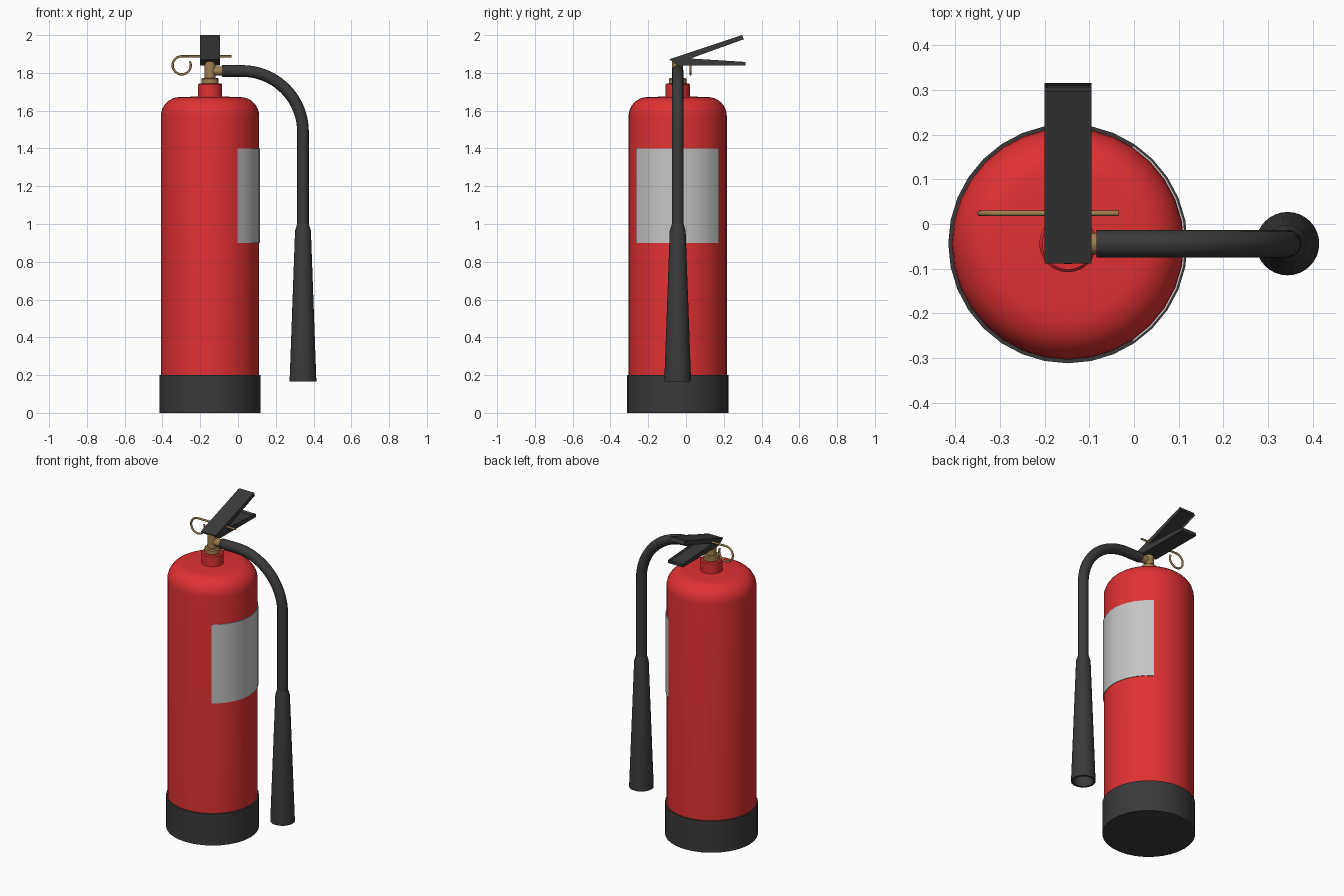
import bpy, bmesh
from math import pi, sin, cos, radians
from mathutils import Vector, Matrix

cube = bpy.data.objects.get("Cube")
if cube:
    bpy.data.objects.remove(cube, do_unlink=True)

CX, CY = -0.148, -0.044   # axis of the tank
HOSE_X = 0.344            # axis of the hanging nozzle


def material(name, rgb):
    m = bpy.data.materials.new(name)
    m.use_nodes = True
    m.diffuse_color = (*rgb, 1)
    m.node_tree.nodes["Principled BSDF"].inputs["Base Color"].default_value = (*rgb, 1)
    return m


RED = material("red paint", (0.75, 0.03, 0.032))
BLACK = material("black rubber", (0.042, 0.042, 0.042))
GREY = material("label grey", (0.56, 0.56, 0.56))
BRASS = material("brass", (0.36, 0.215, 0.075))


def smooth(obj):
    bpy.ops.object.select_all(action='DESELECT')
    obj.select_set(True)
    bpy.context.view_layer.objects.active = obj
    bpy.ops.object.shade_smooth_by_angle(angle=radians(35))


def finish(name, bm, mat):
    bmesh.ops.remove_doubles(bm, verts=bm.verts, dist=1e-5)
    bmesh.ops.recalc_face_normals(bm, faces=bm.faces)
    mesh = bpy.data.meshes.new(name)
    bm.to_mesh(mesh)
    bm.free()
    obj = bpy.data.objects.new(name, mesh)
    bpy.context.collection.objects.link(obj)
    mesh.materials.append(mat)
    smooth(obj)
    return obj


def lathe(name, profile, mat, x=CX, y=CY, steps=32, start=0, sweep=360):
    """Spin (radius, height) points around a vertical axis."""
    bm = bmesh.new()
    a = radians(start)
    verts = [bm.verts.new((r * cos(a), r * sin(a), z)) for r, z in profile]
    edges = [bm.edges.new(pair) for pair in zip(verts, verts[1:])]
    bmesh.ops.spin(bm, geom=verts + edges, cent=(0, 0, 0), axis=(0, 0, 1),
                   angle=radians(sweep), steps=steps)
    bmesh.ops.translate(bm, verts=bm.verts, vec=(x, y, 0))
    return finish(name, bm, mat)


def tube(name, points, radius, mat):
    """Round bar along a path."""
    curve = bpy.data.curves.new(name, 'CURVE')
    curve.dimensions = '3D'
    curve.bevel_depth = radius
    curve.bevel_resolution = 4
    curve.use_fill_caps = True
    spline = curve.splines.new('POLY')
    spline.points.add(len(points) - 1)
    for p, co in zip(spline.points, points):
        p.co = (*co, 1)
    obj = bpy.data.objects.new(name, curve)
    bpy.context.collection.objects.link(obj)
    curve.materials.append(mat)
    bpy.ops.object.select_all(action='DESELECT')
    obj.select_set(True)
    bpy.context.view_layer.objects.active = obj
    bpy.ops.object.convert(target='MESH')
    smooth(bpy.context.view_layer.objects.active)


def lever(name, outline, hollow_side, depth):
    """Side outline (y, z) extruded across x, with one side pressed in."""
    bm = bmesh.new()
    n = len(outline)
    left, right = ([bm.verts.new((CX + s * 0.0525, y, z)) for y, z in outline]
                   for s in (-1, 1))
    bm.faces.new(left)
    bm.faces.new(right[::-1])
    sides = [bm.faces.new((left[i], right[i], right[(i + 1) % n], left[(i + 1) % n]))
             for i in range(n)]
    bmesh.ops.recalc_face_normals(bm, faces=bm.faces)
    face = sides[hollow_side]
    bmesh.ops.inset_region(bm, faces=[face], thickness=0.009)
    face.normal_update()
    bmesh.ops.translate(bm, verts=face.verts, vec=-face.normal * depth)
    finish(name, bm, BLACK)


def arc(cx, cz, rx, rz, a0, a1, n):
    angles = [radians(a0 + (a1 - a0) * i / n) for i in range(n + 1)]
    return [(cx + rx * cos(a), cz + rz * sin(a)) for a in angles]


# Tank with rounded shoulder
lathe("tank", [(0, 0.05), (0.26, 0.05)] + arc(0.16, 1.572, 0.1, 0.1, 0, 90, 8)
      + [(0.06, 1.675), (0, 1.675)], RED)
lathe("base_boot", [(0, 0), (0.268, 0), (0.268, 0.2), (0.255, 0.2)], BLACK)

# Label wrapped around the left side
lathe("label", [(0.258, 0.9), (0.264, 0.9), (0.264, 1.4), (0.258, 1.4)], GREY,
      steps=10, start=-56.25, sweep=112.5)

# Neck and valve
lathe("neck", [(0.064, 1.66), (0.064, 1.738), (0.058, 1.744), (0, 1.744)], RED)
lathe("valve_collar", [(0.046, 1.74), (0.046, 1.768), (0.04, 1.774), (0, 1.774)], BRASS)
lathe("valve_body", [(0.029, 1.77), (0.029, 1.86), (0, 1.86)], BRASS, steps=24)
tube("valve_outlet", [(CX, CY, 1.81), (-0.07, CY, 1.81)], 0.024, BRASS)

# Hose bending over and hanging down
bend = arc(0.022, 1.488, HOSE_X - 0.022, 0.322, 90, 0, 20)
hose = [(-0.084, 1.81)] + bend + [(HOSE_X, 0.95)]
tube("hose", [(x, CY, z) for x, z in hose], 0.031, BLACK)

# Nozzle, open at the bottom
lathe("nozzle", [(0, 1.0), (0.031, 1.0), (0.042, 0.965), (0.071, 0.165),
                 (0.058, 0.165), (0.045, 0.5), (0, 0.5)], BLACK, x=HOSE_X)

# Squeeze levers
lever("upper_lever", [(-0.088, 1.872), (0.297, 2.0), (0.306, 1.978),
                      (0.0, 1.868), (-0.05, 1.845)], 2, 0.012)
lever("lower_lever", [(-0.045, 1.84), (0.316, 1.838), (0.316, 1.858),
                      (0.01, 1.877), (-0.082, 1.868)], 2, 0.012)

# Safety pin with pull ring
ring = arc(-0.298, 1.84, 0.048, 0.048, 90, 385, 28)
pin = [(-0.035, 1.888)] + ring
tube("safety_pin", [(x, 0.024, z) for x, z in pin], 0.006, BRASS)
